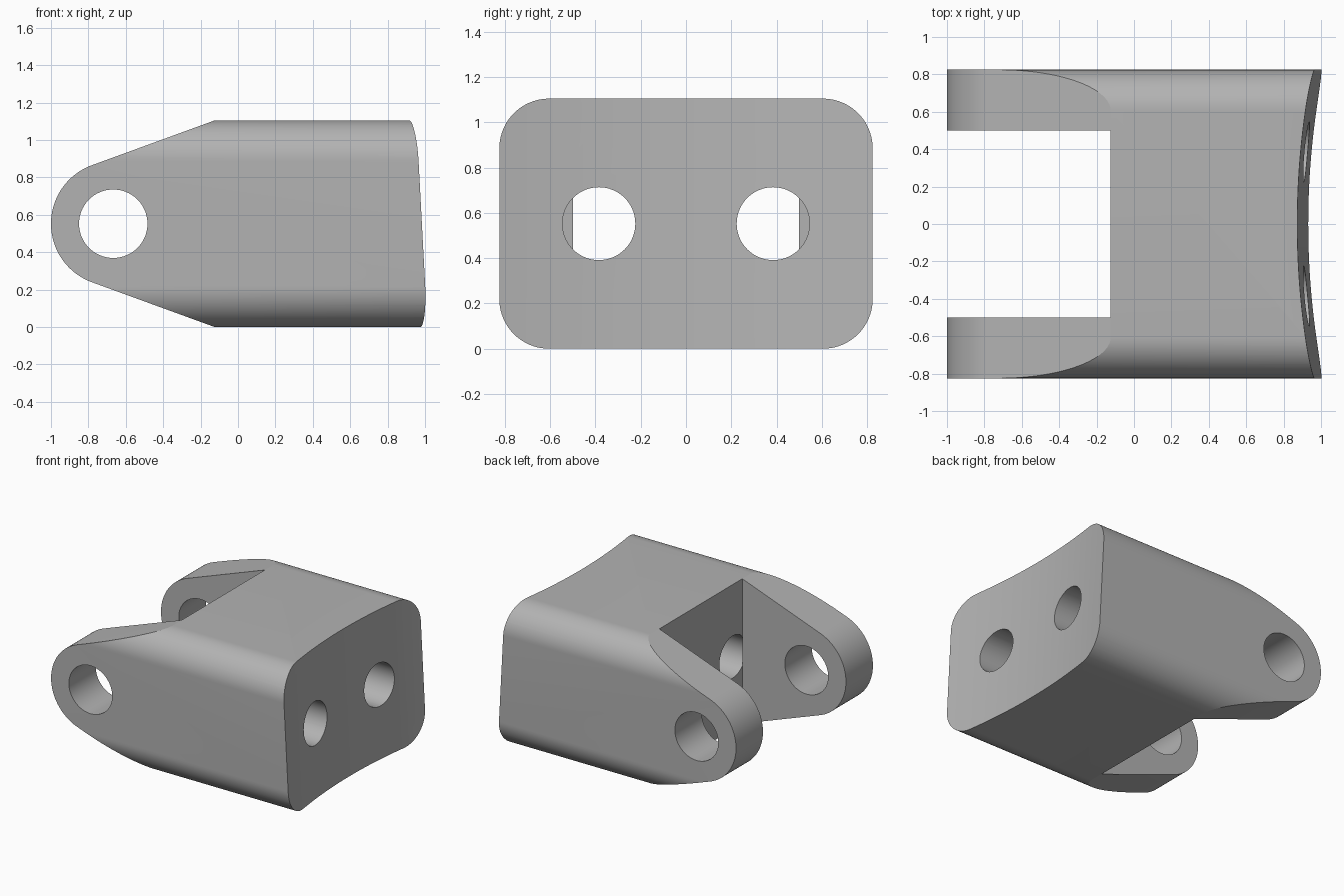
import bpy, bmesh
from math import sin, cos, radians, sqrt

if "Cube" in bpy.data.objects:
    bpy.data.objects.remove(bpy.data.objects["Cube"], do_unlink=True)

grey = bpy.data.materials.new("plain grey")
grey.use_nodes = True
grey.diffuse_color = (0.45, 0.45, 0.45, 1)
grey.node_tree.nodes["Principled BSDF"].inputs["Base Color"].default_value = (0.45, 0.45, 0.45, 1)

HALF_W, HEIGHT, MID = 0.825, 1.105, 0.5525
SLOT_X, SLOT_HALF = -0.125, 0.5
PIN_X, ARM_R = -0.667, 0.333


def arc(cu, cv, r, start, end, n):
    """Points on a circular arc, angles in degrees."""
    angles = [radians(start + (end - start) * i / n) for i in range(n + 1)]
    return [(cu + r * cos(a), cv + r * sin(a)) for a in angles]


def prism(name, outline, low, high, place):
    """Extrude an outline from low to high; place maps (u, v, w) to x, y, z."""
    bm = bmesh.new()
    ends = [[bm.verts.new(place(u, v, w)) for u, v in outline] for w in (low, high)]
    n = len(outline)
    for end in ends:
        bm.faces.new(end)
    for i in range(n):
        j = (i + 1) % n
        bm.faces.new((ends[0][i], ends[0][j], ends[1][j], ends[1][i]))
    bmesh.ops.recalc_face_normals(bm, faces=bm.faces)
    mesh = bpy.data.meshes.new(name)
    bm.to_mesh(mesh)
    bm.free()
    mesh.materials.append(grey)
    obj = bpy.data.objects.new(name, mesh)
    bpy.context.collection.objects.link(obj)
    return obj


def along_x(u, v, w):
    return (w, u, v)


def along_y(u, v, w):
    return (u, w, v)


def leaning(u, v, w):
    return (u + 0.053 * (HEIGHT - w), v, w)


# Rounded block running along x
R = 0.22
corners = []
for k, (sy, sz) in enumerate([(1, 1), (-1, 1), (-1, -1), (1, -1)]):
    corners += arc(sy * (HALF_W - R), MID + sz * (MID - R), R, 90 * k, 90 * k + 90, 20)
body = prism("clevis_bracket", corners, -1.1, 1.1, along_x)

# Side silhouette: straight block tapering to the rounded arm tips
side = [(1.2, -0.1), (1.2, HEIGHT + 0.1), (SLOT_X + 0.275, HEIGHT + 0.1)]
side = [(1.2, 0 - 0.1), (1.2, HEIGHT + 0.1), (SLOT_X + 0.1 / 0.364, HEIGHT + 0.1)]
side += arc(PIN_X, MID, ARM_R, 110, 250, 56)
side += [(SLOT_X + 0.1 / 0.364, -0.1)]
tools = [(prism("side_silhouette", side, -1, 1, along_y), 'INTERSECT')]

# Slot between the two arms
slot = [(-1.3, -SLOT_HALF), (SLOT_X, -SLOT_HALF), (SLOT_X, SLOT_HALF), (-1.3, SLOT_HALF)]
tools.append((prism("slot_cutter", slot, -0.3, 1.4, lambda u, v, w: (u, v, w)), 'DIFFERENCE'))

# Concave, slightly leaning end face
END_R = 4.25
ys = [-1 + i / 20 for i in range(41)]
hollow = [(0.873 + END_R - sqrt(END_R ** 2 - y * y), y) for y in ys] + [(1.5, 1), (1.5, -1)]
tools.append((prism("end_cutter", hollow, -0.3, 1.4, leaning), 'DIFFERENCE'))

# Cross pin hole and the two bolt holes
pin = arc(PIN_X, MID, 0.183, 0, 360, 64)[:-1]
tools.append((prism("pin_hole_cutter", pin, -1, 1, along_y), 'DIFFERENCE'))
for s in (-1, 1):
    bolt = arc(s * 0.385, MID, 0.161, 0, 360, 64)[:-1]
    tools.append((prism("bolt_hole_cutter", bolt, SLOT_X - 0.002, 1.3, along_x), 'DIFFERENCE'))

bpy.ops.object.select_all(action='DESELECT')
bpy.context.view_layer.objects.active = body
body.select_set(True)
for tool, operation in tools:
    tool.hide_render = True
    mod = body.modifiers.new(tool.name, 'BOOLEAN')
    mod.object, mod.operation, mod.solver = tool, operation, 'EXACT'
    bpy.ops.object.modifier_apply(modifier=mod.name)
    bpy.data.objects.remove(tool, do_unlink=True)

bpy.ops.object.shade_smooth_by_angle(angle=radians(15))
